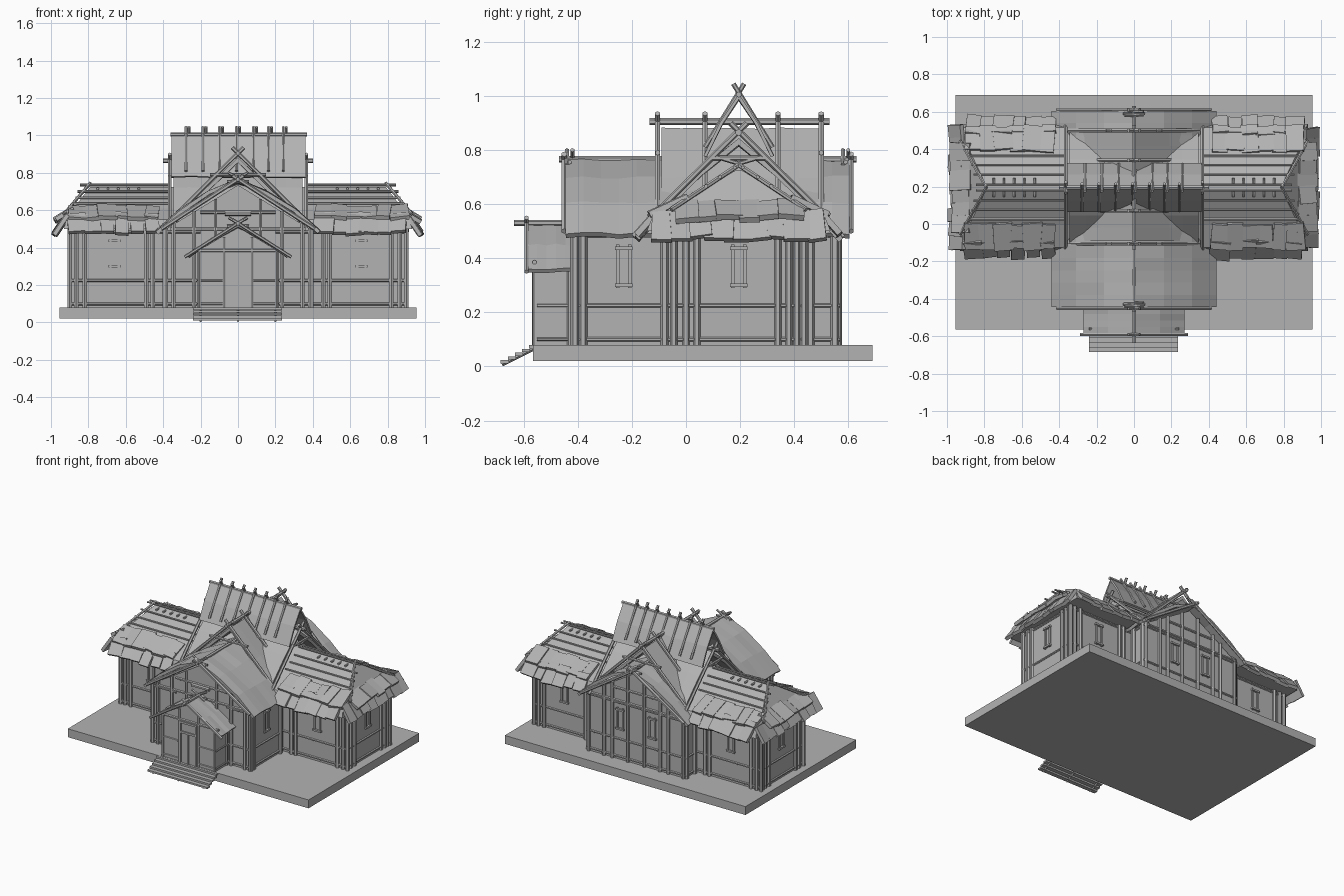
import bpy, bmesh, random
from mathutils import Vector, Matrix

random.seed(4)
if "Cube" in bpy.data.objects:
    bpy.data.objects.remove(bpy.data.objects["Cube"])

GREY = (0.45, 0.45, 0.45, 1)
mat = bpy.data.materials.new("weathered grey")
mat.use_nodes = True
mat.diffuse_color = GREY
mat.node_tree.nodes["Principled BSDF"].inputs["Base Color"].default_value = GREY
CY = 0.195  # ridge line of the wings


def finish(bm, name):
    bmesh.ops.recalc_face_normals(bm, faces=bm.faces)
    me = bpy.data.meshes.new(name)
    bm.to_mesh(me)
    bm.free()
    me.materials.append(mat)
    ob = bpy.data.objects.new(name, me)
    bpy.context.collection.objects.link(ob)
    return ob


def box(bm, x0, x1, y0, y1, z0, z1):
    m = Matrix.Translation(((x0 + x1) / 2, (y0 + y1) / 2, (z0 + z1) / 2))
    bmesh.ops.create_cube(bm, size=1, matrix=m @ Matrix.Diagonal((x1 - x0, y1 - y0, z1 - z0, 1)))


def pole(bm, p, q, r=0.01, sides=6):
    p, q = Vector(p), Vector(q)
    d = q - p
    m = Matrix.Translation((p + q) / 2) @ d.to_track_quat('Z', 'Y').to_matrix().to_4x4()
    bmesh.ops.create_cone(bm, cap_ends=True, segments=sides, radius1=r, radius2=r, depth=d.length, matrix=m)


def post(bm, x, y, top, r=0.012, z0=0.08):
    pole(bm, (x, y, z0), (x, y, top), r)


def prism(bm, pts, a, b):
    """Extrude an x-z outline along y."""
    f = bm.faces.new([bm.verts.new((x, a, z)) for x, z in pts])
    out = bmesh.ops.extrude_face_region(bm, geom=[f])["geom"]
    bmesh.ops.translate(bm, vec=(0, b - a, 0), verts=[v for v in out if isinstance(v, bmesh.types.BMVert)])


def sheet(bm, half, a, b, along='y', steps=8, jitter=0.006, thick=0.02, centre=0.0):
    """Thatched roof: mirrored half outline swept along an axis with a ragged surface."""
    outline = [(-u, z) for u, z in reversed(half)] + half[1:]
    rows = []
    for i in range(steps + 1):
        t = a + (b - a) * i / steps
        row = []
        for u, z in outline:
            k = random.uniform(-jitter, jitter)
            co = (centre + u, t, z + k) if along == 'y' else (t, centre + u, z + k)
            row.append(bm.verts.new(co))
        rows.append(row)
    faces = [bm.faces.new((r[j], r[j + 1], s[j + 1], s[j]))
             for r, s in zip(rows, rows[1:]) for j in range(len(outline) - 1)]
    bmesh.ops.recalc_face_normals(bm, faces=faces)
    if faces[0].normal.z < 0:
        bmesh.ops.reverse_faces(bm, faces=faces)
    bmesh.ops.solidify(bm, geom=faces, thickness=thick)


def clumps(bm, p, q, down, width=0.075):
    """Row of overlapping thatch bundles from p to q, hanging along down."""
    p, q, down = Vector(p), Vector(q), Vector(down)
    n = max(1, round((q - p).length / width))
    t = (q - p).normalized()
    s = down.normalized()
    nrm = t.cross(s)
    rot = Matrix((t, s, nrm)).transposed().to_4x4()
    for i in range(n):
        c = p.lerp(q, (i + 0.5) / n) + down * 0.5 + nrm * random.uniform(-0.006, 0.006)
        size = Matrix.Diagonal((width * random.uniform(0.9, 1.5), down.length * random.uniform(0.95, 1.25), 0.022, 1))
        tilt = Matrix.Rotation(random.uniform(-0.1, 0.1), 4, 'Z') @ Matrix.Rotation(random.uniform(-0.12, 0.12), 4, 'Y')
        bmesh.ops.create_cube(bm, size=1, matrix=Matrix.Translation(c) @ rot @ tilt @ size)


# Foundation slab
bm = bmesh.new()
box(bm, -0.955, 0.955, -0.565, 0.69, 0.02, 0.08)
finish(bm, "foundation")

# Entrance steps with side stringers
bm = bmesh.new()
for i in range(5):
    y, z = -0.685 + 0.026 * i, 0.017 + 0.014 * i
    box(bm, -0.24, 0.235, y, y + 0.03, z - 0.006, z + 0.006)
for x in (-0.2, 0, 0.2):
    pole(bm, (x, -0.68, 0.006), (x, -0.56, 0.066), 0.006, 4)
finish(bm, "entrance_steps")

# Wall volumes: cross wings, gabled hall, gabled vestibule
bm = bmesh.new()
box(bm, -0.89, 0.89, -0.04, 0.43, 0.08, 0.5)
finish(bm, "wing_walls")
bm = bmesh.new()
prism(bm, [(-0.385, 0.08), (0.385, 0.08), (0.385, 0.5), (0, 0.735), (-0.385, 0.5)], -0.41, 0.56)
finish(bm, "hall_walls")
bm = bmesh.new()
prism(bm, [(-0.21, 0.08), (0.21, 0.08), (0.21, 0.385), (0, 0.51), (-0.21, 0.385)], -0.555, -0.41)
finish(bm, "vestibule_walls")

# Timber posts
bm = bmesh.new()
for s in (-1, 1):
    for y in (-0.045, 0.435):
        for x in (0.9, 0.865, 0.82, 0.49, 0.455):
            post(bm, s * x, y, 0.5, 0.014)
    for y in (0.0, 0.04, 0.34, 0.38, 0.41):
        post(bm, s * 0.895, y, 0.5, 0.013)
    for y in (-0.41, -0.38, -0.08, 0.46, 0.55):
        post(bm, s * 0.39, y, 0.5, 0.015)
    for x in (0.385, 0.345, 0.235):
        post(bm, s * x, -0.415, 0.735 - 0.6 * x, 0.013)
    for x in (0.375, 0.255, 0.19, 0.065):
        post(bm, s * x, 0.565, 0.735 - 0.6 * x, 0.012)
    for x in (0.205, 0.075):
        post(bm, s * x, -0.558, 0.5 - 0.58 * x, 0.009)
    post(bm, s * 0.21, -0.43, 0.38, 0.01)
    post(bm, s * 0.12, -0.415, 0.66, 0.009, 0.44)
finish(bm, "timber_posts")

# Horizontal rails
bm = bmesh.new()
for z in (0.1, 0.225, 0.485):
    for s in (-1, 1):
        for y in (-0.042, 0.432):
            pole(bm, (s * 0.38, y, z), (s * 0.91, y, z), 0.008)
        pole(bm, (s * 0.892, -0.05, z), (s * 0.892, 0.44, z), 0.008)
        pole(bm, (s * 0.387, -0.42, z), (s * 0.387, 0.57, z), 0.008)
        pole(bm, (s * 0.38, -0.413, z), (s * 0.2, -0.413, z), 0.008)
        if z < 0.4:
            pole(bm, (s * 0.21, -0.557, z), (s * 0.075, -0.557, z), 0.006)
            pole(bm, (s * 0.212, -0.55, z), (s * 0.212, -0.42, z), 0.006)
    pole(bm, (-0.385, 0.562, z), (0.385, 0.562, z), 0.008)
for y in (-0.415, 0.565):
    pole(bm, (-0.2, y, 0.59), (0.2, y, 0.59), 0.009)
    pole(bm, (-0.36, y, 0.5), (0.36, y, 0.5), 0.009)
pole(bm, (-0.24, -0.56, 0.385), (0.24, -0.56, 0.385), 0.009)
finish(bm, "timber_rails")

# Narrow framed windows
bm = bmesh.new()
def window(x, y, facing_x):
    dx, dy = (0.008, 0.022) if facing_x else (0.022, 0.008)
    for k in (-1, 1):
        a, b = (x, y + k * dy) if facing_x else (x + k * dx, y)
        box(bm, a - 0.006, a + 0.006, b - 0.006, b + 0.006, 0.29, 0.45)
    for z in (0.3, 0.437):
        box(bm, x - dx * 1.5, x + dx * 1.5, y - dy * 1.5, y + dy * 1.5, z - 0.006, z + 0.006)

for s in (-1, 1):
    window(s * 0.66, -0.042, False)
    window(s * 0.66, 0.432, False)
    window(s * 0.128, 0.562, False)
    window(s * 0.892, CY, True)
    window(s * 0.387, -0.23, True)
finish(bm, "window_frames")

# Door with frame
bm = bmesh.new()
box(bm, -0.058, 0.058, -0.562, -0.554, 0.08, 0.37)
for x in (-0.062, 0, 0.062):
    box(bm, x - 0.006, x + 0.006, -0.57, -0.555, 0.08, 0.37 if x else 0.3)
for z in (0.3, 0.37):
    box(bm, -0.068, 0.068, -0.57, -0.555, z - 0.007, z + 0.007)
finish(bm, "door")

# Hipped roof over the wings
bm = bmesh.new()
rings = []
for x, d, z in ((0.93, 0.34, 0.50), (0.92, 0.32, 0.55), (0.88, 0.2, 0.61), (0.79, 0.012, 0.725)):
    rings.append([bm.verts.new(v) for v in ((-x, CY - d, z), (x, CY - d, z), (x, CY + d, z), (-x, CY + d, z))])
for r, s in zip(rings, rings[1:]):
    for i in range(4):
        bm.faces.new((r[i], r[(i + 1) % 4], s[(i + 1) % 4], s[i]))
bm.faces.new(rings[0])
bm.faces.new(rings[-1])
finish(bm, "wing_roof")

# Ragged thatch skirt on the wing eaves
bm = bmesh.new()
for s in (-1, 1):
    for d, z, dy, dz in ((0.2, 0.615, 0.12, -0.055), (0.29, 0.575, 0.08, -0.09)):
        for k in (-1, 1):
            y = CY + k * d
            a, b = (s * 0.42, y, z), (s * 0.9, y, z)
            clumps(bm, a, b, (0, k * dy, dz))
        clumps(bm, (s * (0.8 + d * 0.4), CY - d - 0.03, z - 0.01), (s * (0.8 + d * 0.4), CY + d + 0.03, z - 0.01),
               (s * dy * 0.75, 0, dz))
finish(bm, "eave_thatch")

# Ridge and slope poles on the wings, hip rafters
bm = bmesh.new()
for s in (-1, 1):
    for k in (-1, 1):
        for d, z in ((0.015, 0.735), (0.07, 0.70), (0.12, 0.667), (0.17, 0.637)):
            pole(bm, (s * 0.36, CY + k * d, z), (s * (0.84 + d * 0.25), CY + k * d, z), 0.007)
        pole(bm, (s * 0.79, CY, 0.745), (s * 0.93, CY + k * 0.25, 0.58), 0.009)
    for i in range(5):
        x = s * (0.53 + 0.055 * i)
        pole(bm, (x, CY - 0.05, 0.715), (x, CY + 0.05, 0.715), 0.007)
finish(bm, "wing_roof_poles")

# Curved thatch over hall, gabled thatch over vestibule
bm = bmesh.new()
sheet(bm, [(0, 0.765), (0.16, 0.7), (0.31, 0.605), (0.44, 0.49)], -0.445, 0.605, steps=16)
finish(bm, "hall_roof")
bm = bmesh.new()
sheet(bm, [(0, 0.525), (0.14, 0.45), (0.27, 0.36)], -0.585, -0.41, steps=5, jitter=0.004, thick=0.015)
finish(bm, "vestibule_roof")

# Raised cross gables and the tall central ridge roof
bm = bmesh.new()
sheet(bm, [(0, 0.88), (0.19, 0.7), (0.38, 0.53)], -0.09, 0.49, steps=8, jitter=0.004)
finish(bm, "cross_gable_roof")
bm = bmesh.new()
sheet(bm, [(0, 0.84), (0.15, 0.72), (0.33, 0.54)], -0.345, 0.345, 'x', steps=8, jitter=0.004, centre=CY)
finish(bm, "side_gable_roof")
bm = bmesh.new()
sheet(bm, [(0, 1.005), (0.07, 0.9), (0.13, 0.78)], -0.355, 0.36, 'x', steps=6, jitter=0.003, thick=0.012, centre=CY)
finish(bm, "tall_ridge_roof")

# Gable rafters, collars, ridge beams
bm = bmesh.new()
for s in (-1, 1):
    for y in (-0.105, 0.07, 0.34, 0.5):
        pole(bm, (-s * 0.03, y, 0.935), (s * 0.41, y, 0.5), 0.011)
    for x in (-0.365, 0.365):
        pole(bm, (x, CY - s * 0.03, 0.9), (x, CY + s * 0.385, 0.49), 0.011)
    for x in (-0.27, -0.18, -0.09, 0, 0.09, 0.17, 0.25):
        pole(bm, (x + s * 0.008, CY - s * 0.02, 1.045), (x + s * 0.008, CY + s * 0.125, 0.81), 0.009)
    for y in (-0.45, 0.61):
        pole(bm, (-s * 0.03, y, 0.785), (s * 0.41, y, 0.5), 0.011)
    pole(bm, (-s * 0.03, -0.59, 0.55), (s * 0.285, -0.59, 0.35), 0.009)
    for k in (-1, 1):
        pole(bm, (s * 0.365, CY, 0.75), (s * 0.365, CY + k * 0.1, 0.78), 0.008)
    pole(bm, (s * 0.365, CY - 0.1, 0.77), (s * 0.365, CY + 0.1, 0.77), 0.009)
    pole(bm, (s * 0.39, -0.08, 0.53), (s * 0.39, 0.47, 0.53), 0.009)
for y in (-0.105, 0.5):
    pole(bm, (-0.15, y, 0.79), (0.15, y, 0.79), 0.01)
pole(bm, (0, -0.135, 0.905), (0, 0.53, 0.905), 0.013)
pole(bm, (-0.4, CY, 0.865), (0.4, CY, 0.865), 0.013)
pole(bm, (-0.36, CY, 1.005), (0.37, CY, 1.005), 0.011)
pole(bm, (0, -0.47, 0.765), (0, 0.63, 0.765), 0.012)
pole(bm, (0, -0.635, 0.53), (0, -0.42, 0.53), 0.011)
finish(bm, "roof_frame")

# Crossed finials on the gable ends
bm = bmesh.new()
for y, z in ((-0.43, 0.775), (0.59, 0.775), (-0.44, 0.535)):
    for s in (-1, 1):
        pole(bm, (-s * 0.05, y + s * 0.01, z - 0.03), (s * 0.05, y + s * 0.01, z + 0.025), 0.008)
    pole(bm, (-0.06, y, z - 0.02), (0.06, y, z - 0.02), 0.008)
pole(bm, (-0.07, -0.425, 0.58), (0.07, -0.425, 0.58), 0.012)
finish(bm, "gable_finials")
